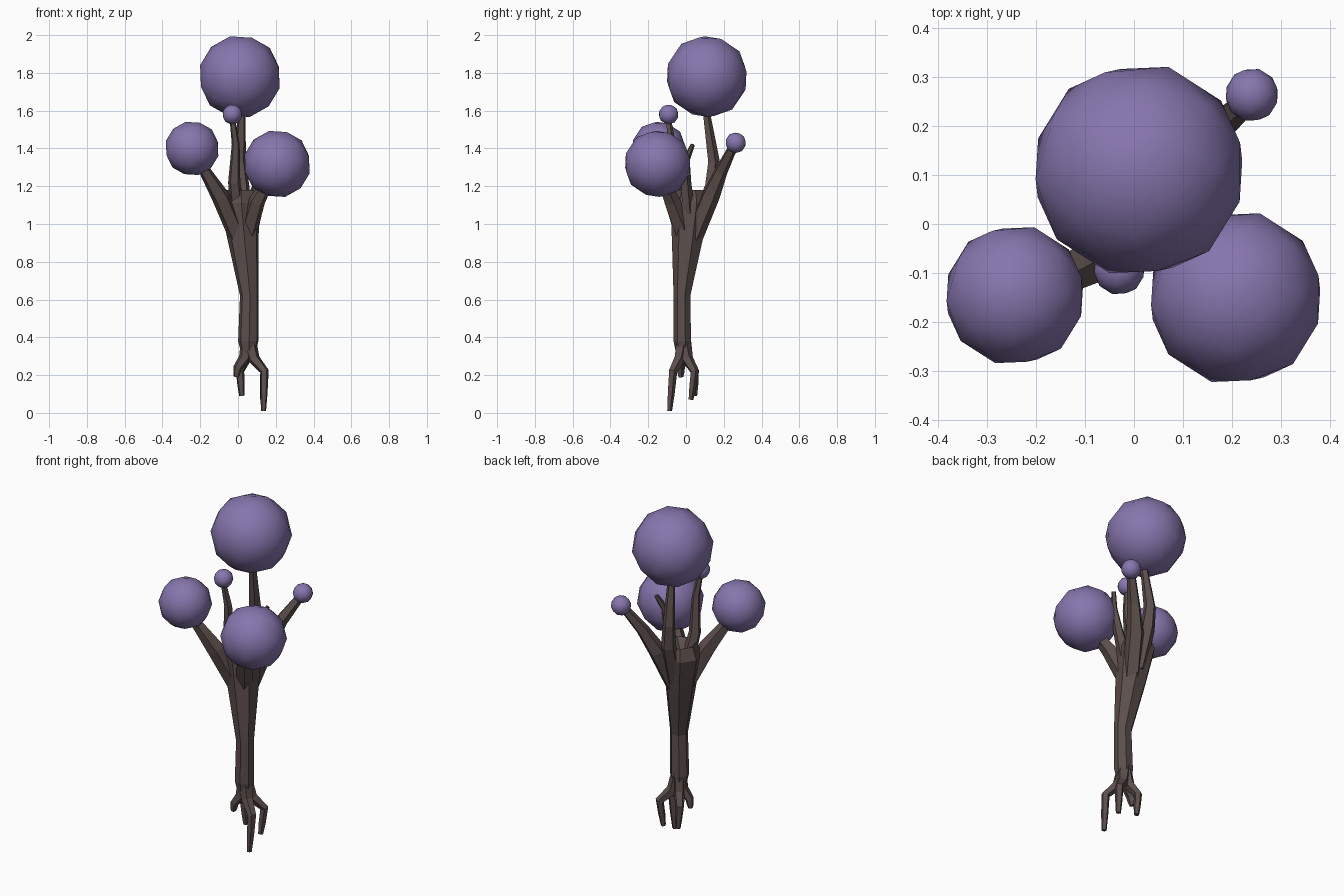
import bpy, bmesh, math
from mathutils import Vector

if "Cube" in bpy.data.objects:
    bpy.data.objects.remove(bpy.data.objects["Cube"])


def material(name, rgb):
    m = bpy.data.materials.new(name)
    m.diffuse_color = (*rgb, 1)
    m.use_nodes = True
    m.node_tree.nodes["Principled BSDF"].inputs["Base Color"].default_value = m.diffuse_color
    return m


bark = material("dark bark", (0.105, 0.077, 0.072))
leaf = material("purple leaf", (0.24, 0.18, 0.42))


def loft(name, rings, sides, turn=0.0):
    """Flat-faced closed skin over rings given as (centre, axis_u, axis_v)."""
    bm = bmesh.new()
    loops = []
    for c, u, v in rings:
        loops.append([bm.verts.new(c + u * math.cos(a) + v * math.sin(a))
                      for a in (turn + 2 * math.pi * i / sides for i in range(sides))])
    for a, b in zip(loops, loops[1:]):
        for i in range(sides):
            j = (i + 1) % sides
            bm.faces.new((a[i], a[j], b[j], b[i]))
    bm.faces.new(loops[0])
    bm.faces.new(loops[-1])
    bmesh.ops.recalc_face_normals(bm, faces=bm.faces)
    me = bpy.data.meshes.new(name)
    bm.to_mesh(me)
    bm.free()
    me.materials.append(bark)
    ob = bpy.data.objects.new(name, me)
    bpy.context.collection.objects.link(ob)


def limb(name, path, sides=5):
    """Tapered tube along (x, y, z, radius) points."""
    pts = [Vector(p[:3]) for p in path]
    rings = []
    for i, p in enumerate(pts):
        d = (pts[min(i + 1, len(pts) - 1)] - pts[max(i - 1, 0)]).normalized()
        u = (Vector((0, 1, 0)) - d * d.y).normalized()
        rings.append((p, u * path[i][3], d.cross(u) * path[i][3]))
    loft(name, rings, sides)


# trunk: narrow waist flaring into a cupped crown (x, y, z, rx, ry)
trunk = [(.055, -.015, .30, .035, .035), (.055, -.018, .38, .055, .048),
         (.060, -.020, .62, .050, .046), (.028, .010, .92, .085, .085),
         (.010, .025, 1.11, .108, .108), (.010, .025, 1.18, .080, .085),
         (.010, .025, 1.13, .030, .030)]
loft("trunk", [(Vector((x, y, z)), Vector((rx, 0, 0)), Vector((0, ry, 0)))
               for x, y, z, rx, ry in trunk], 7, 0.3)

# branches rising from the crown
limb("left_branch", [(-.00, -.01, .93, .05), (-.09, -.075, 1.14, .05),
                     (-.175, -.125, 1.28, .032), (-.22, -.14, 1.36, .025)])
limb("right_branch", [(.05, -.01, .95, .05), (.10, -.075, 1.12, .045), (.19, -.14, 1.28, .025)])
limb("front_branch", [(0, -.01, 1.05, .04), (-.02, -.055, 1.22, .034),
                      (-.012, -.075, 1.42, .022), (-.03, -.095, 1.56, .015)])
limb("tall_branch", [(.03, .06, .98, .05), (.02, .135, 1.20, .042),
                     (.01, .145, 1.33, .034), (.02, .105, 1.60, .02)])
limb("back_branch", [(.05, .04, .93, .05), (.10, .13, 1.15, .05),
                     (.155, .185, 1.28, .036), (.235, .255, 1.42, .024)])
limb("bare_twig", [(.07, .01, 1.05, .04), (.11, .00, 1.22, .028),
                   (.14, .00, 1.34, .02), (.17, .035, 1.42, .012)])

# splayed roots with knees that bend back inward
roots = [((.140, -.070, .22), (.135, -.088, .01)),
         ((.140, .045, .22), (.130, .025, .07)),
         ((.010, .045, .22), (.020, .045, .09)),
         ((-.002, -.030, .24), (-.010, -.028, .19))]
for i, (knee, tip) in enumerate(roots):
    low = Vector(knee).lerp(Vector(tip), 0.55)
    limb(f"root_{i + 1}", [(.055, -.015, .40, .040), (*Vector((.055, -.015, .32)).lerp(Vector(knee), .35), .032),
                           (*knee, .024), (*low, .020), (*tip, .014)])

# round leaf clumps
for name, pos, r in [("top_leaves", (.01, .11, 1.78), .22),
                     ("right_leaves", (.207, -.15, 1.318), .18),
                     ("left_leaves", (-.243, -.145, 1.40), .145),
                     ("back_bud", (.24, .263, 1.43), .055),
                     ("front_bud", (-.03, -.092, 1.58), .053)]:
    bpy.ops.mesh.primitive_ico_sphere_add(subdivisions=2, radius=r, location=pos,
                                          rotation=(.3, .2, .4))
    ob = bpy.context.object
    ob.name = name
    ob.data.materials.append(leaf)
    bpy.ops.object.shade_smooth()
